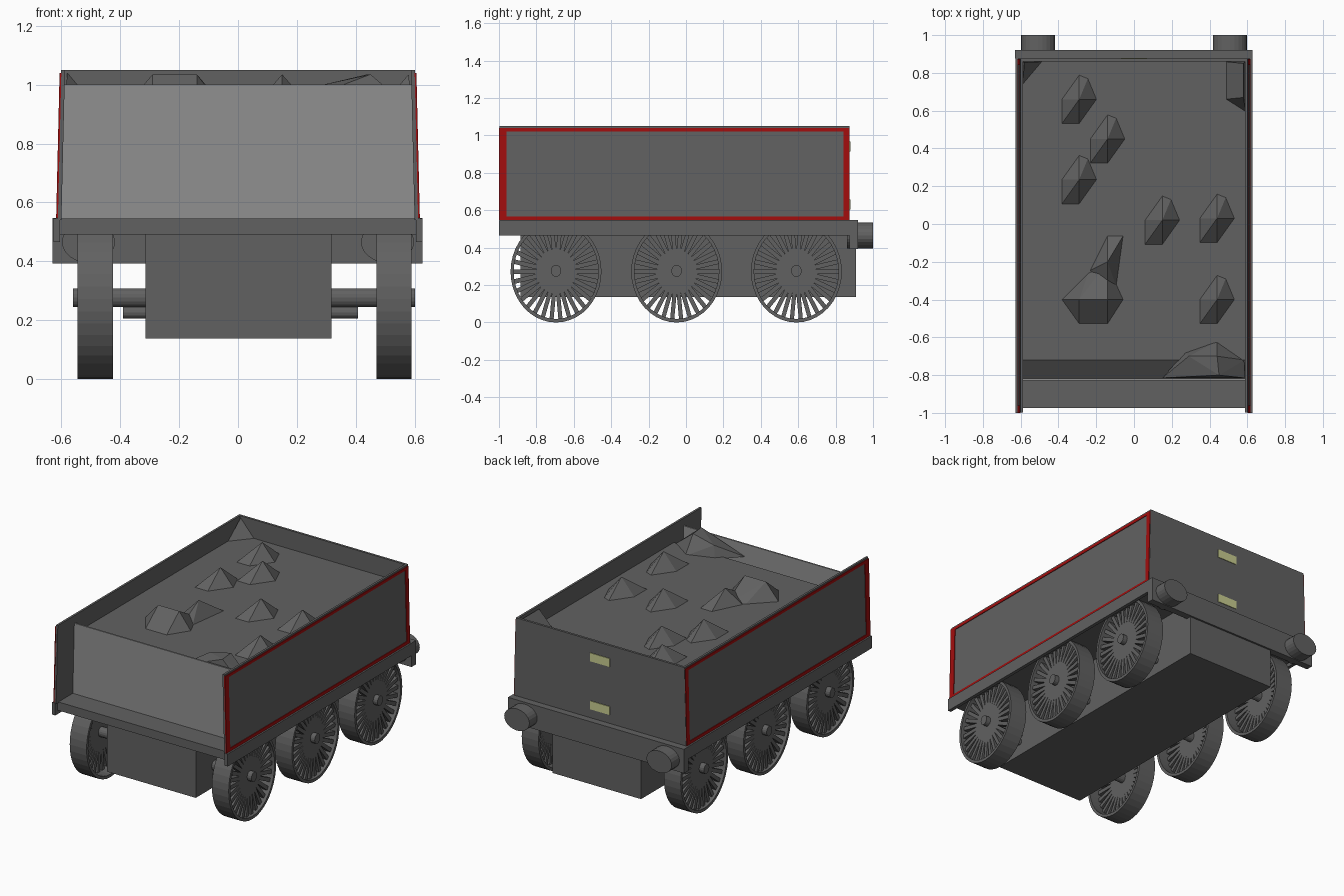
import bpy, bmesh, math
from mathutils import Matrix, Vector

if "Cube" in bpy.data.objects:
    bpy.data.objects.remove(bpy.data.objects["Cube"])


def material(name, rgb):
    m = bpy.data.materials.new(name)
    m.diffuse_color = (*rgb, 1)
    m.use_nodes = True
    m.node_tree.nodes["Principled BSDF"].inputs["Base Color"].default_value = m.diffuse_color
    return m


DARK = material("dark grey", (0.12, 0.12, 0.12))
LIGHT = material("mid grey", (0.28, 0.28, 0.28))
RED = material("red", (0.36, 0.004, 0.004))
PALE = material("pale yellow", (0.58, 0.61, 0.28))


def finish(bm, name, mat):
    bmesh.ops.recalc_face_normals(bm, faces=bm.faces)
    me = bpy.data.meshes.new(name)
    bm.to_mesh(me)
    bm.free()
    me.materials.append(mat)
    ob = bpy.data.objects.new(name, me)
    bpy.context.collection.objects.link(ob)
    return ob


def add_prism(bm, profile, axis, a, b):
    """Extrude a 2D profile along x (profile is y,z) or y (profile is x,z)."""
    def pt(p, t):
        return (t, p[0], p[1]) if axis == 'x' else (p[0], t, p[1])
    lo = [bm.verts.new(pt(p, a)) for p in profile]
    hi = [bm.verts.new(pt(p, b)) for p in profile]
    bm.faces.new(lo)
    bm.faces.new(hi)
    n = len(profile)
    for i in range(n):
        j = (i + 1) % n
        bm.faces.new((lo[i], lo[j], hi[j], hi[i]))


def prism(name, profile, axis, a, b, mat=DARK):
    bm = bmesh.new()
    add_prism(bm, profile, axis, a, b)
    return finish(bm, name, mat)


def box(name, x0, x1, y0, y1, z0, z1, mat=DARK):
    return prism(name, [(x0, z0), (x1, z0), (x1, z1), (x0, z1)], 'y', y0, y1, mat)


def ellipse(cu, cv, ru, rv, n):
    return [(cu + ru * math.cos(2 * math.pi * i / n),
             cv + rv * math.sin(2 * math.pi * i / n)) for i in range(n)]


def wall_x(z):
    """Outer face of the slightly leaning side walls."""
    return 0.614 - 0.012 * (z - 0.54) / 0.51


# Underframe
box("underframe_box", -0.315, 0.318, -0.885, 0.908, 0.137, 0.495)
box("floor", -0.622, 0.622, -0.975, 0.88, 0.49, 0.545)
box("rear_beam", -0.63, 0.627, 0.875, 0.92, 0.392, 0.547)
for s, side in ((-1, "left"), (1, "right")):
    x0, x1 = sorted((s * 0.605, s * 0.627))
    box(side + "_skirt", x0, x1, -1.0, 0.88, 0.466, 0.546)
    prism(side + "_buffer", ellipse(s * 0.508, 0.465, 0.09, 0.07, 24), 'y', 0.86, 1.0)

# Leaning side walls with thin red borders
for s, side in ((-1, "left"), (1, "right")):
    T = 0.014
    prism(side + "_wall",
          [(s * wall_x(0.54), 0.54), (s * wall_x(1.05), 1.05),
           (s * (wall_x(1.05) - T), 1.05), (s * (wall_x(0.54) - T), 0.54)],
          'y', -0.998, 0.872)
    bm = bmesh.new()
    for y0, y1, z0, z1 in ((-1.0, -0.96, 0.547, 1.04), (0.842, 0.873, 0.547, 1.04),
                           (-0.96, 0.842, 1.022, 1.04), (-0.96, 0.842, 0.547, 0.567)):
        add_prism(bm, [(s * (wall_x(z0) - 0.002), z0), (s * (wall_x(z0) + 0.004), z0),
                       (s * (wall_x(z1) + 0.004), z1), (s * (wall_x(z1) - 0.002), z1)],
                  'y', y0, y1)
    finish(bm, side + "_red_border", RED)

# End panels
prism("rear_wall", [(-wall_x(0.54), 0.54), (wall_x(0.54), 0.54),
                    (wall_x(1.05), 1.05), (-wall_x(1.05), 1.05)], 'y', 0.86, 0.875)
prism("front_panel", [(-0.604, 0.54), (0.604, 0.54), (0.595, 1.0), (-0.595, 1.0)],
      'y', -0.828, -0.818, LIGHT)
for z, label in ((0.94, "upper"), (0.63, "lower")):
    box(label + "_rear_plate", -0.07, 0.07, 0.873, 0.879, z - 0.027, z + 0.027, PALE)

# Coal bed, dipping at its front edge
COAL_Z = 0.93
prism("coal_bed", [(-0.82, 0.6), (0.862, 0.6), (0.862, COAL_Z), (-0.72, COAL_Z), (-0.82, 0.86)],
      'x', -0.592, 0.592)


def mound(bm, base, peaks):
    """Low faceted lump: the hull of a base outline and its peaks."""
    pts = [(x, y, COAL_Z - 0.01) for x, y in base] + list(peaks)
    vs = [bm.verts.new(p) for p in pts]
    bmesh.ops.convex_hull(bm, input=vs)


bm = bmesh.new()
# Small pointed lumps: centre, half-width, half-length
for cx, cy in ((-0.29, 0.66), (-0.14, 0.45), (-0.29, 0.235),
               (0.15, 0.02), (0.44, 0.03), (0.44, -0.40)):
    mound(bm, [(cx - 0.1, cy - 0.14), (cx, cy - 0.14), (cx + 0.1, cy),
               (cx + 0.05, cy + 0.12), (cx, cy + 0.14), (cx - 0.1, cy + 0.0)],
          [(cx, cy, 1.035)])
# Large double-peaked lump
mound(bm, [(-0.39, -0.40), (-0.29, -0.54), (-0.14, -0.54), (-0.05, -0.40), (-0.14, -0.2), (-0.24, -0.25)],
      [(-0.29, -0.40, 1.035), (-0.14, -0.40, 1.035)])
mound(bm, [(-0.24, -0.25), (-0.14, -0.40), (-0.09, -0.34), (-0.05, -0.05), (-0.14, -0.05)],
      [(-0.14, -0.2, 1.03)])
# Lumps against the front and the rear corners
mound(bm, [(0.15, -0.815), (0.585, -0.815), (0.585, -0.72), (0.44, -0.62), (0.27, -0.68)],
      [(0.29, -0.70, 1.0), (0.44, -0.70, 1.035), (0.45, -0.80, 1.035)])
mound(bm, [(-0.59, 0.86), (-0.59, 0.73), (-0.48, 0.86)], [(-0.58, 0.855, 1.04)])
mound(bm, [(0.48, 0.86), (0.59, 0.86), (0.59, 0.59), (0.48, 0.66)],
      [(0.58, 0.85, 1.035), (0.58, 0.67, 1.035)])
finish(bm, "coal_lumps", DARK)

# Spoked wheels, slightly taller than long
RY, RZ, CZ = 0.243, 0.272, 0.272
SEG, SPOKES = 40, 30


def wheel(name, x_in, x_out, cy):
    bm = bmesh.new()
    section = [(x_in, 1.0), (x_out, 1.0), (x_out, 0.93), (x_in, 0.93)]
    rings = []
    for i in range(SEG):
        a = 2 * math.pi * i / SEG
        rings.append([bm.verts.new((x, r * math.cos(a), r * math.sin(a))) for x, r in section])
    for i in range(SEG):
        p, q = rings[i], rings[(i + 1) % SEG]
        for k in range(4):
            l = (k + 1) % 4
            bm.faces.new((p[k], p[l], q[l], q[k]))
    # Spokes near the outer side of the rim
    mid = x_out + (x_in - x_out) * 0.3
    for i in range(SPOKES):
        turn = Matrix.Rotation(2 * math.pi * i / SPOKES, 4, 'X')
        m = turn @ Matrix.Translation((mid, 0.52, 0)) @ Matrix.Diagonal((0.035, 0.86, 0.09, 1))
        bmesh.ops.create_cube(bm, size=1, matrix=m)
    for v in bm.verts:
        v.co = Vector((v.co.x, cy + RY * v.co.y, CZ + RZ * v.co.z))
    finish(bm, name, DARK)


for cy, label in ((-0.695, "front"), (-0.05, "middle"), (0.59, "rear")):
    wheel(label + "_left_wheel", -0.425, -0.545, cy)
    wheel(label + "_right_wheel", 0.47, 0.59, cy)
    prism(label + "_axle", ellipse(cy, 0.276, 0.028, 0.032, 16), 'x', -0.56, 0.602)
    prism(label + "_brake_rod", ellipse(cy, 0.226, 0.018, 0.02, 12), 'x', -0.39, 0.408)
